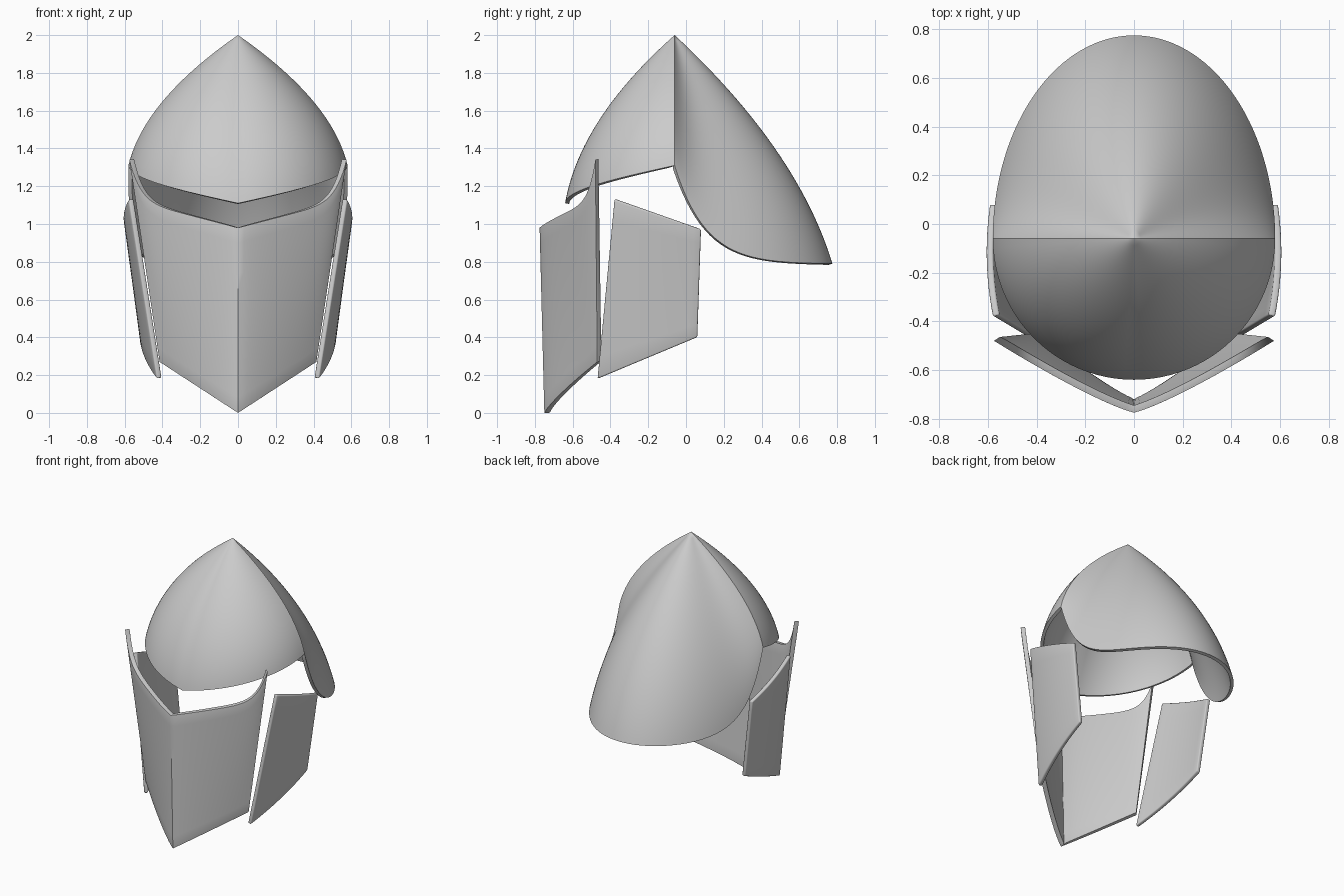
import bpy, bmesh, math
from mathutils import Vector

if "Cube" in bpy.data.objects:
    bpy.data.objects.remove(bpy.data.objects["Cube"])


def grid_object(name, point, us, vs, wrap_apex=False):
    """Surface from point(u, v); faces oriented outwards from the helmet axis."""
    bm = bmesh.new()
    rows = [[bm.verts.new(point(u, v)) for u in us] for v in vs]
    for a, b in zip(rows, rows[1:]):
        for i in range(len(us) - 1):
            bm.faces.new((a[i], a[i + 1], b[i + 1], b[i]))
    if wrap_apex:
        bmesh.ops.remove_doubles(bm, verts=bm.verts, dist=1e-5)
    bmesh.ops.recalc_face_normals(bm, faces=bm.faces)
    bm.normal_update()
    out = sum(f.normal.dot(f.calc_center_median() - Vector((0, 0, 0.6))) * f.calc_area()
              for f in bm.faces)
    if out < 0:
        bmesh.ops.reverse_faces(bm, faces=bm.faces)
    mesh = bpy.data.meshes.new(name)
    bm.to_mesh(mesh)
    bm.free()
    obj = bpy.data.objects.new(name, mesh)
    bpy.context.collection.objects.link(obj)
    return obj


def finish(obj, thickness, bevel):
    """Mirror to both sides, thicken inwards, round the rim, smooth."""
    mir = obj.modifiers.new("mirror", 'MIRROR')
    mir.merge_threshold = 0.0005
    sol = obj.modifiers.new("thickness", 'SOLIDIFY')
    sol.thickness, sol.offset = thickness, -1
    if bevel:
        bev = obj.modifiers.new("rim", 'BEVEL')
        bev.width, bev.segments = bevel, 3
        bev.limit_method, bev.angle_limit = 'ANGLE', math.radians(50)
    bpy.ops.object.select_all(action='DESELECT')
    obj.select_set(True)
    bpy.context.view_layer.objects.active = obj
    bpy.ops.object.convert(target='MESH')
    bpy.ops.object.shade_smooth_by_angle(angle=math.radians(35))


def steps(n):
    return [i / n for i in range(n + 1)]


# Skull dome: pointed shell, short brow in front, long neck guard behind
def dome_point(a, t):
    # a runs -90 (front) .. 0 (side ridge) .. 90 (rear)
    rad = math.radians(a)
    if a <= 0:
        rim_z = 1.31 + 0.2 * a / 90
        depth, bulge = 0.58, 0.86
    else:
        rim_z = 0.79 + 0.52 * math.exp(-a / 11)
        depth, bulge = 0.835, 0.86 - 0.08 * math.sin(rad)
    r = 2 * t * (1 - t) * bulge + t * t
    x = 0.58 * math.cos(rad) * r
    if abs(a) == 90:
        x = 0
    return (x, -0.06 + depth * math.sin(rad) * r, 2 - (2 - rim_z) * t)


angles = [-90 + 90 * s for s in steps(24)] + [90 * s ** 1.6 for s in steps(36)[1:]]
dome = grid_object("skull_dome", dome_point, angles, steps(36), True)
finish(dome, 0.022, 0)


# Face plate: V-shaped visor with upswept upper corners
def face_point(s, v):
    u = math.sin(s * math.pi / 2)
    bow = u ** 1.2
    top = Vector((0.575 * u, -0.775 + 0.295 * bow, 0.98 + 0.15 * u + 0.21 * u ** 10))
    low = Vector((0.415 * u, -0.75 + 0.28 * bow, 0.27 * u))
    return low.lerp(top, v)


face = grid_object("face_plate", face_point, steps(28), steps(12))
finish(face, 0.03, 0.009)


# Cheek plates: slightly bowed four-cornered plates at each side
def cheek_point(u, v):
    top = Vector((0.58, -0.38, 1.13)).lerp(Vector((0.592, 0.08, 0.97)), u)
    low = Vector((0.43, -0.47, 0.18)).lerp(Vector((0.52, 0.06, 0.40)), u)
    p = low.lerp(top, v)
    p.x += 0.08 * u * (1 - u)
    return p


cheek = grid_object("cheek_plates", cheek_point, steps(12), steps(8))
finish(cheek, 0.028, 0.008)
